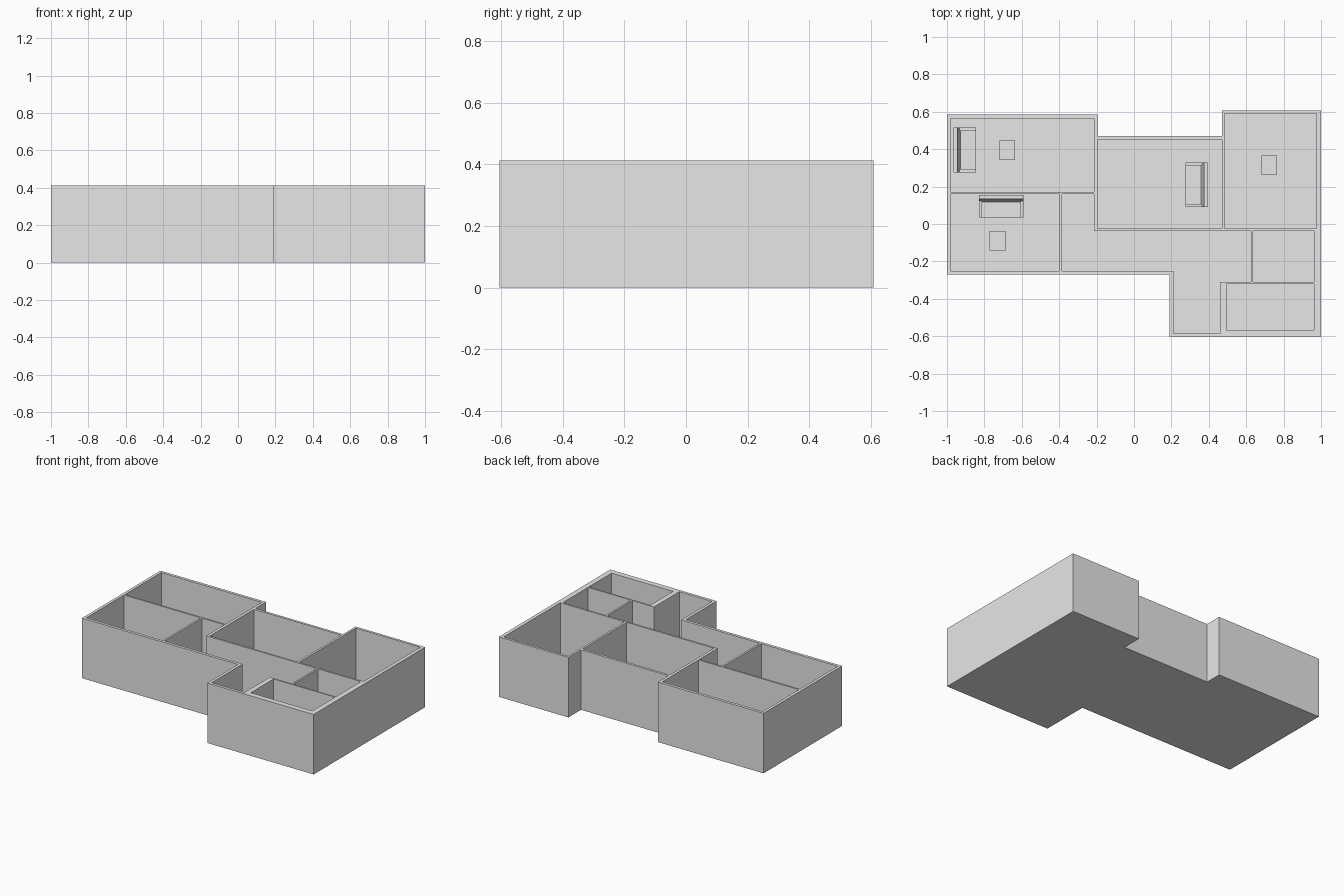
import bpy
import bmesh
from math import radians
from mathutils import Matrix, Vector

if "Cube" in bpy.data.objects:
    bpy.data.objects.remove(bpy.data.objects["Cube"])

HEIGHT, FLOOR = 0.413, 0.015

grey = bpy.data.materials.new("plain grey")
grey.use_nodes = True
grey.diffuse_color = (0.8, 0.8, 0.8, 1)
grey.node_tree.nodes["Principled BSDF"].inputs["Base Color"].default_value = (0.8, 0.8, 0.8, 1)


def rect(x0, x1, y0, y1):
    return [(x0, y0), (x1, y0), (x1, y1), (x0, y1)]


def prism(name, outlines, z0, z1, matrix=Matrix()):
    """Extrude one or more flat outlines from z0 to z1."""
    bm = bmesh.new()
    for outline in outlines:
        face = bm.faces.new([bm.verts.new((x, y, z0)) for x, y in outline])
        top = bmesh.ops.extrude_face_region(bm, geom=[face])["geom"]
        verts = [v for v in top if isinstance(v, bmesh.types.BMVert)]
        bmesh.ops.translate(bm, verts=verts, vec=Vector((0, 0, z1 - z0)))
    bmesh.ops.recalc_face_normals(bm, faces=bm.faces)
    bm.transform(matrix)
    mesh = bpy.data.meshes.new(name)
    bm.to_mesh(mesh)
    bm.free()
    mesh.materials.append(grey)
    obj = bpy.data.objects.new(name, mesh)
    bpy.context.collection.objects.link(obj)
    return obj


# House block with the rooms cut out from above
outline = [(-1, 0.585), (-0.195, 0.585), (-0.195, 0.47), (0.47, 0.47), (0.47, 0.607), (1, 0.607),
           (1, -0.605), (0.19, -0.605), (0.19, -0.27), (-1, -0.27)]
hallway = [(-0.385, 0.16), (-0.215, 0.16), (-0.215, -0.038), (0.625, -0.038), (0.625, -0.31),
           (0.46, -0.31), (0.46, -0.585), (0.21, -0.585), (0.21, -0.25), (-0.385, -0.25)]
rooms = [
    hallway,
    rect(-0.98, -0.215, 0.172, 0.565),
    rect(-0.98, -0.398, -0.25, 0.16),
    rect(-0.195, 0.47, -0.025, 0.453),
    rect(0.485, 0.975, -0.025, 0.59),
    rect(0.637, 0.963, -0.31, -0.038),
    rect(0.495, 0.963, -0.567, -0.32),
]
house = prism("house_walls_and_floor", [outline], 0, HEIGHT)
cutter = prism("room_cutter", rooms, FLOOR, HEIGHT + 0.1)
cutter.hide_render = True
cut = house.modifiers.new("rooms", "BOOLEAN")
cut.operation, cut.solver, cut.object = "DIFFERENCE", "EXACT", cutter
bpy.context.view_layer.objects.active = house
bpy.ops.object.modifier_apply(modifier=cut.name)
bpy.data.objects.remove(cutter)


# Sofas: seat, two arms and a back with a sloping front
def sofa(name, x, y, turn):
    place = Matrix.Translation((x, y, FLOOR)) @ Matrix.Rotation(radians(turn), 4, "Z")
    prism(name + "_seat", [rect(-0.102, 0.102, -0.06, 0.05)], 0, 0.055, place)
    arms = [rect(-0.12, -0.102, -0.06, 0.05), rect(0.102, 0.12, -0.06, 0.05)]
    prism(name + "_arms", arms, 0, 0.08, place)
    # Profile axes (y, z) are turned so the extrusion runs along x
    along_x = Matrix(((0, 0, 1, 0), (1, 0, 0, 0), (0, 1, 0, 0), (0, 0, 0, 1)))
    back = [(0.022, 0), (0.06, 0), (0.06, 0.13), (0.04, 0.13), (0.022, 0.055)]
    prism(name + "_back", [back], -0.12, 0.12, place @ along_x)


sofa("lounge_sofa", -0.905, 0.395, 90)
sofa("den_sofa", -0.71, 0.095, 0)
sofa("hall_sofa", 0.335, 0.21, -90)

# Low tables
for name, x, y in (("lounge_table", -0.678, 0.395), ("den_table", -0.73, -0.09),
                   ("side_room_table", 0.723, 0.315)):
    prism(name, [rect(x - 0.042, x + 0.042, y - 0.052, y + 0.052)], FLOOR, FLOOR + 0.06)
